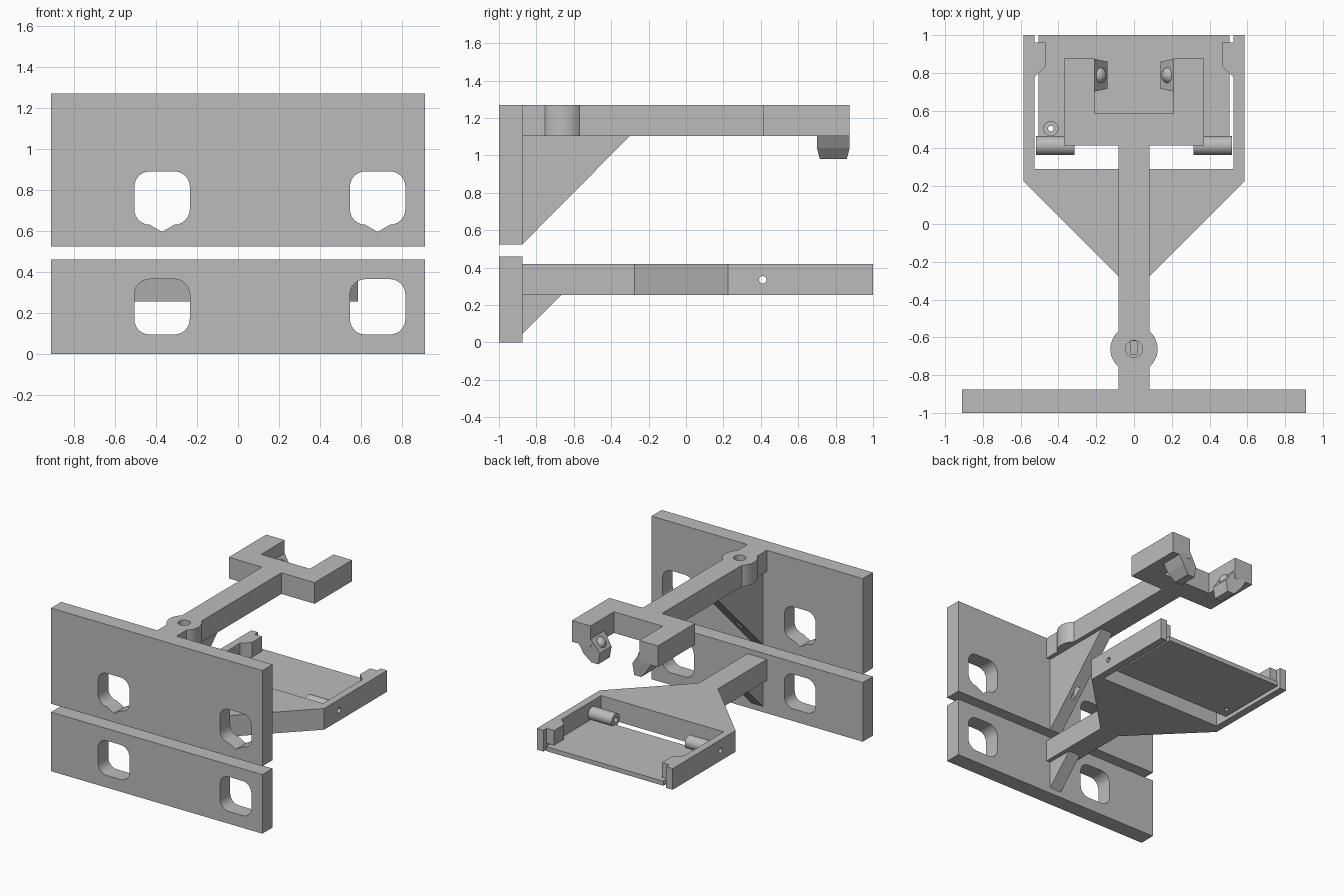
import bpy, bmesh, math
from mathutils import Matrix, Vector

cube = bpy.data.objects.get("Cube")
if cube:
    bpy.data.objects.remove(cube, do_unlink=True)

GREY = (0.5, 0.5, 0.5, 1)
mat = bpy.data.materials.new("light_grey")
mat.use_nodes = True
mat.diffuse_color = GREY
mat.node_tree.nodes["Principled BSDF"].inputs["Base Color"].default_value = GREY


def finish(name, bm):
    bmesh.ops.recalc_face_normals(bm, faces=bm.faces)
    mesh = bpy.data.meshes.new(name)
    bm.to_mesh(mesh)
    bm.free()
    mesh.materials.append(mat)
    ob = bpy.data.objects.new(name, mesh)
    bpy.context.collection.objects.link(ob)
    return ob


def prism(name, pts, axis, lo, hi):
    """Extrude a closed outline along one axis."""
    def place(a, b, c):
        return {"x": (c, a, b), "y": (a, c, b), "z": (a, b, c)}[axis]
    bm = bmesh.new()
    face = bm.faces.new([bm.verts.new(place(a, b, lo)) for a, b in pts])
    new = bmesh.ops.extrude_face_region(bm, geom=[face])["geom"]
    shift = Vector(place(0, 0, hi - lo))
    bmesh.ops.translate(bm, vec=shift, verts=[v for v in new if isinstance(v, bmesh.types.BMVert)])
    return finish(name, bm)


def rect(a0, a1, b0, b1):
    return [(a0, b0), (a1, b0), (a1, b1), (a0, b1)]


def circle(a, b, r, n=32):
    return [(a + r * math.cos(2 * math.pi * i / n), b + r * math.sin(2 * math.pi * i / n)) for i in range(n)]


def mirrored(half):
    """Outline from its +x half, listed from front to back."""
    return half + [(-x, y) for x, y in reversed(half)]


def rounded(cx, z0, z1, half, r, point=0):
    """Rounded window outline, optionally with a pointed sill."""
    pts = []
    for sx, z, start in ((1, z1 - r, 0), (-1, z1 - r, 90), (-1, z0 + r + point, 180), (1, z0 + r + point, 270)):
        for k in range(7):
            t = math.radians(start + 15 * k)
            pts.append((cx + sx * (half - r) + r * math.cos(t), z + r * math.sin(t)))
        if start == 180 and point:
            pts.append((cx, z0))
    return pts


def boolean(ob, cutters, op="DIFFERENCE"):
    for c in cutters:
        m = ob.modifiers.new("cut", "BOOLEAN")
        m.operation, m.solver, m.object = op, "EXACT", c
        c.hide_render = True
        c.hide_viewport = True
    bpy.context.view_layer.update()
    mesh = bpy.data.meshes.new_from_object(ob.evaluated_get(bpy.context.evaluated_depsgraph_get()))
    ob.modifiers.clear()
    ob.data = mesh
    for c in cutters:
        bpy.data.objects.remove(c, do_unlink=True)


def smooth(ob):
    bpy.ops.object.select_all(action="DESELECT")
    ob.select_set(True)
    bpy.context.view_layer.objects.active = ob
    bpy.ops.object.shade_smooth_by_angle(angle=math.radians(30))


# Mounting plates with two windows each
for name, z0, z1, w0, w1, point in (("upper_plate", 0.525, 1.27, 0.595, 0.89, 0.035),
                                    ("lower_plate", 0, 0.46, 0.095, 0.365, 0)):
    plate = prism(name, rect(-0.91, 0.91, z0, z1), "y", -1, -0.875)
    boolean(plate, [prism("window_cutter", rounded(cx, w0, w1, 0.135, 0.075, point), "y", -1.1, -0.8)
                    for cx in (-0.37, 0.68)])
    smooth(plate)

# Upper arm with forked head and round boss
arm = prism("upper_arm", mirrored([(0.083, -0.875), (0.083, 0.415), (0.37, 0.415), (0.37, 0.875),
                                   (0.21, 0.875), (0.21, 0.585)]), "z", 1.105, 1.27)
boolean(arm, [prism("boss", circle(0, -0.662, 0.125, 48), "z", 1.105, 1.27)], "UNION")
boolean(arm, [prism("boss_cutter", circle(0, -0.662, 0.045), "z", 1, 1.4)])
smooth(arm)

# Diagonal gussets under both arms
upper_gusset = prism("upper_gusset", [(-0.875, 0.525), (-0.3, 1.105), (-0.875, 1.105)], "x", -0.05, 0.05)
boolean(upper_gusset, [prism("slot_cutter", rect(-0.017, 0.017, -0.69, -0.62), "z", 0.6, 1.2)])
prism("lower_gusset", [(-0.875, 0.045), (-0.665, 0.255), (-0.875, 0.255)], "x", -0.05, 0.05)

# Tilted gripping lugs under the fork tips, each with a round nub
for side, label in ((1, "left"), (-1, "right")):
    section = [(0.31, 1.105), (0.215, 1.175), (0.14, 1.07), (0.155, 0.98), (0.215, 0.98), (0.27, 1.04)]
    lug = prism(label + "_lug", [(side * x, z) for x, z in section], "y", 0.70, 0.875)
    for v in lug.data.vertices:
        if abs(v.co.x) < 0.16 or v.co.z < 1:
            v.co.y = 0.7875 + (v.co.y - 0.7875) * 0.82
    bm = bmesh.new()
    bmesh.ops.create_uvsphere(bm, u_segments=20, v_segments=12, radius=0.045,
                              matrix=Matrix.Translation((side * 0.19, 0.7875, 1.11)))
    smooth(finish(label + "_nub", bm))

# Lower arm widening into an open tray frame
tray = prism("tray_frame", mirrored([(0.083, -0.875), (0.083, -0.275), (0.585, 0.225), (0.585, 1),
                                     (0.528, 1), (0.528, 0.29)]), "z", 0.255, 0.42)
boolean(tray, [prism("pin_cutter", circle(0.41, 0.335, 0.02, 24), "x", -0.8, 0.8)])

# Hinged tray floor with a small raised eyelet
EYE = (-0.44, 0.505)
floor = prism("tray_floor", rect(-0.505, 0.505, 0.42, 1), "z", 0.265, 0.3)
eyelet = prism("eyelet", circle(*EYE, 0.04), "z", 0.28, 0.315)
for part in (floor, eyelet):
    boolean(part, [prism("eye_cutter", circle(*EYE, 0.015, 20), "z", 0.1, 0.6)])
smooth(eyelet)

# Hinge barrels and snap clips on both sides
for side, label in ((1, "left"), (-1, "right")):
    barrel = prism(label + "_hinge_barrel", circle(0.415, 0.335, 0.05), "x",
                   *sorted((side * 0.315, side * 0.518)))
    boolean(barrel, [prism("pin_cutter", circle(0.41, 0.335, 0.02, 24), "x", -0.8, 0.8)])
    smooth(barrel)
    clip = [(0.53, 0.775), (0.465, 0.835), (0.465, 0.96), (0.53, 0.96)]
    prism(label + "_clip", [(side * x, y) for x, y in clip], "z", 0.305, 0.42)
